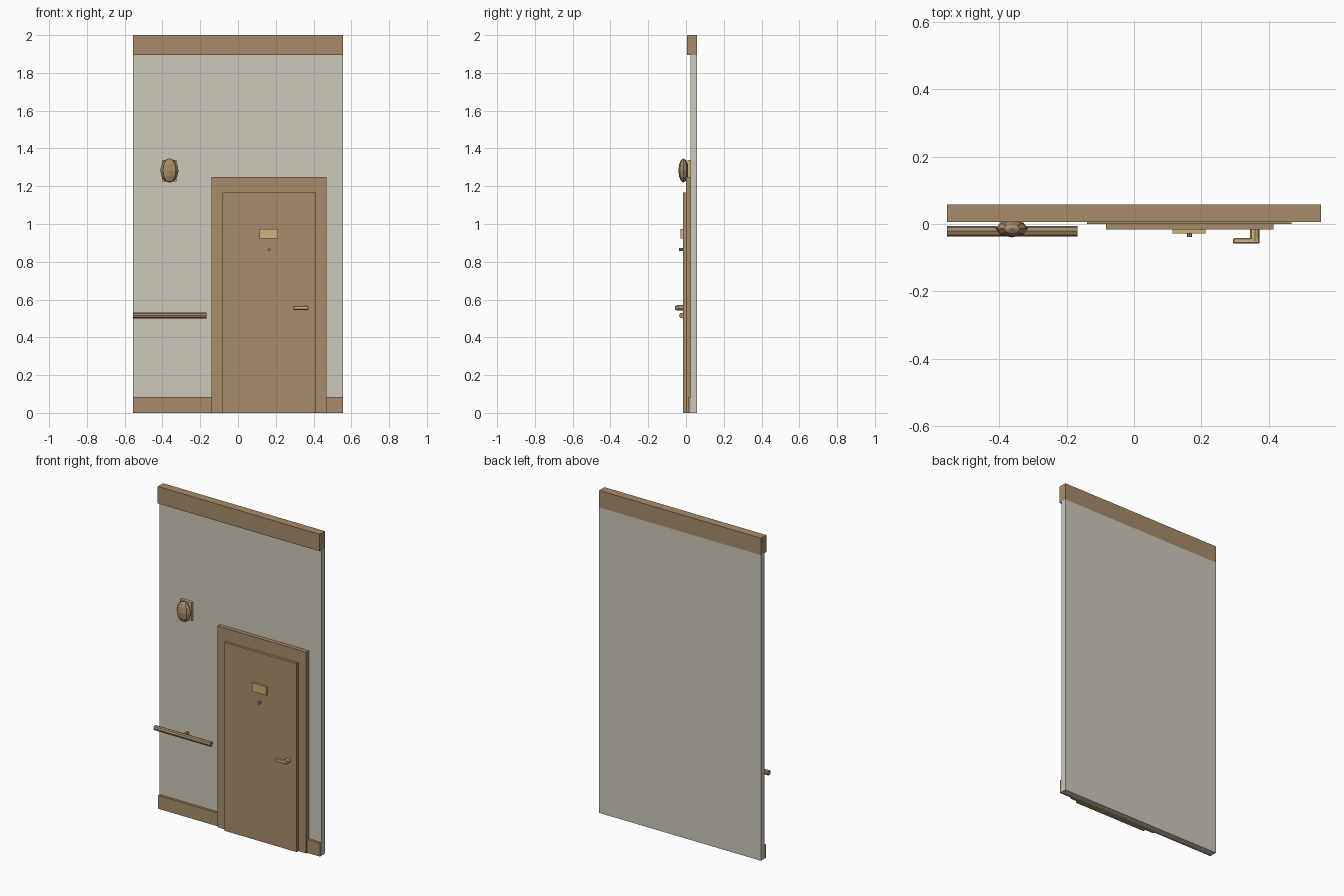
import bpy
import math
from mathutils import Vector

cube = bpy.data.objects.get("Cube")
if cube:
    bpy.data.objects.remove(cube, do_unlink=True)


def make_material(name, rgb):
    mat = bpy.data.materials.new(name)
    mat.use_nodes = True
    color = (*rgb, 1.0)
    mat.diffuse_color = color
    mat.node_tree.nodes["Principled BSDF"].inputs["Base Color"].default_value = color
    return mat


wood = make_material("tan wood", (0.39, 0.26, 0.143))
plaster = make_material("warm grey plaster", (0.61, 0.58, 0.50))
brass = make_material("pale brass", (0.61, 0.46, 0.20))


def finish(name, mat):
    obj = bpy.context.object
    obj.name = obj.data.name = name
    obj.data.materials.append(mat)
    return obj


def box(name, mat, x, y, z):
    """Box spanning the given (low, high) ranges."""
    bpy.ops.mesh.primitive_cube_add(size=1)
    obj = finish(name, mat)
    for v in obj.data.vertices:
        v.co = [lo + (c + 0.5) * (hi - lo) for c, (lo, hi) in zip(v.co, (x, y, z))]
    return obj


def rod(name, mat, start, end, radius, sides=8):
    """Faceted rod between two points, with flats facing the axes."""
    a, b = Vector(start), Vector(end)
    bpy.ops.mesh.primitive_cylinder_add(vertices=sides, radius=radius, depth=(b - a).length)
    obj = finish(name, mat)
    turn = (b - a).to_track_quat('Z', 'Y')
    for v in obj.data.vertices:
        v.co = turn @ v.co + (a + b) / 2
    return obj


HALF = 0.555
BACK = 0.058
WALL = 0.025

# Wall panel with its crown and baseboards
box("wall", plaster, (-HALF, HALF), (WALL, BACK), (0, 1.895))
box("crown_moulding", wood, (-HALF, HALF), (0.006, BACK), (1.895, 2))
box("right_baseboard", wood, (-HALF, -0.14), (0.01, WALL), (0, 0.083))
box("left_baseboard", wood, (0.468, HALF), (0.01, WALL), (0, 0.083))

# Door and frame
box("door_frame", wood, (-0.14, 0.468), (0, WALL), (0, 1.248))
box("door", wood, (-0.083, 0.414), (-0.016, 0), (0, 1.168))

# Door fittings
box("door_plate", brass, (0.115, 0.213), (-0.028, -0.016), (0.922, 0.974))
rod("peephole", wood, (0.165, -0.016, 0.864), (0.165, -0.038, 0.864), 0.008)
rod("handle_stem", brass, (0.359, -0.016, 0.556), (0.359, -0.05, 0.556), 0.014)
lever = box("handle_lever", brass, (0.294, 0.373), (-0.058, -0.042), (0.546, 0.567))
bevel = lever.modifiers.new("soft_edges", 'BEVEL')
bevel.width = 0.003
bevel.segments = 1

# Handrail with its bracket
rod("handrail", wood, (-HALF, -0.021, 0.515), (-0.168, -0.021, 0.515), 0.0155)
rod("handrail_bracket", wood, (-0.362, WALL, 0.515), (-0.362, -0.021, 0.515), 0.01)

# Wall lamp with a faceted shade
box("lamp_plate", brass, (-0.402, -0.325), (0.008, WALL), (1.225, 1.34))
bpy.ops.mesh.primitive_uv_sphere_add(segments=8, ring_count=6, radius=1)
shade = finish("lamp_shade", wood)
for v in shade.data.vertices:
    v.co = (-0.363 + v.co.x * 0.048, -0.014 + v.co.y * 0.026, 1.283 + v.co.z * 0.064)
